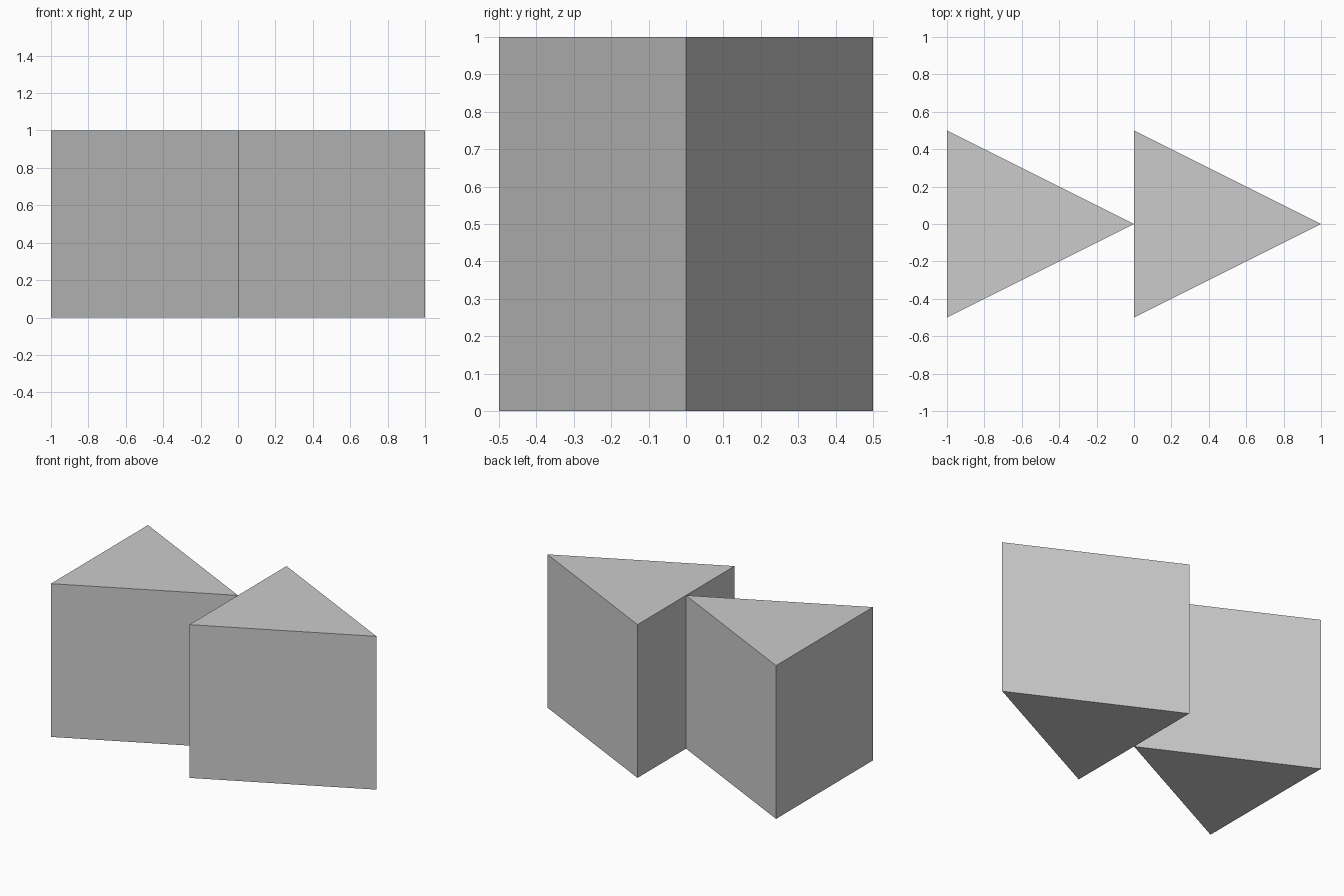
import bpy
import bmesh

if "Cube" in bpy.data.objects:
    bpy.data.objects.remove(bpy.data.objects["Cube"])


def wedge(name, x):
    """Upright triangular prism, flat side at x, vertical edge pointing to +x."""
    bm = bmesh.new()
    profile = [(x, -0.5, 0), (x + 1, 0, 0), (x, 0.5, 0)]
    base = bm.faces.new([bm.verts.new(p) for p in profile])
    top = bmesh.ops.extrude_face_region(bm, geom=[base], use_keep_orig=True)
    verts = [v for v in top["geom"] if isinstance(v, bmesh.types.BMVert)]
    bmesh.ops.translate(bm, verts=verts, vec=(0, 0, 1))
    bmesh.ops.recalc_face_normals(bm, faces=bm.faces)
    mesh = bpy.data.meshes.new(name)
    bm.to_mesh(mesh)
    bm.free()
    bpy.context.collection.objects.link(bpy.data.objects.new(name, mesh))


# Two arrowhead wedges in a row, the first one touching the second's flat side
wedge("left_wedge", -1)
wedge("right_wedge", 0)
